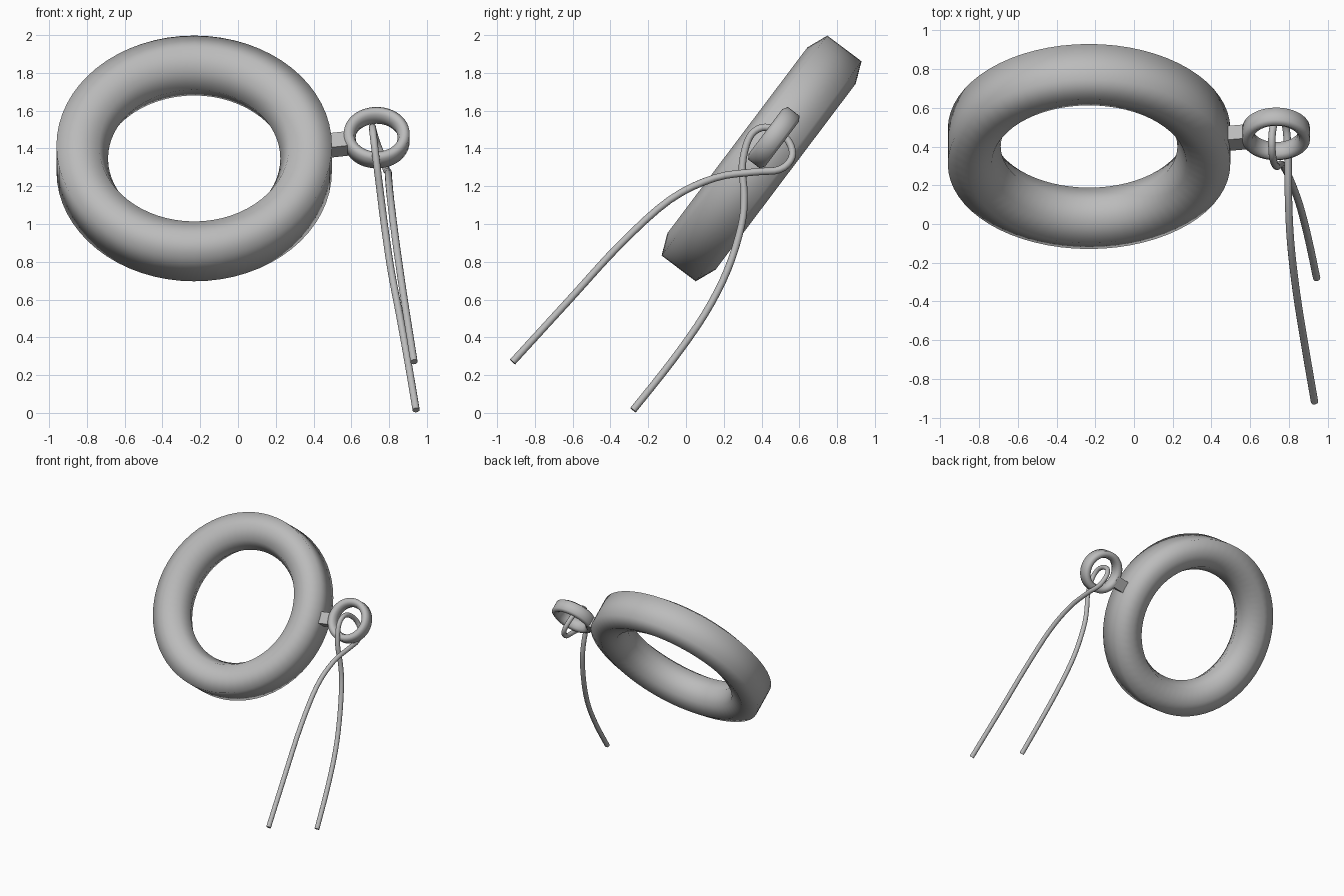
import bpy
import bmesh
from math import cos, sin, pi, radians
from mathutils import Matrix, Vector

cube = bpy.data.objects.get("Cube")
if cube:
    bpy.data.objects.remove(cube, do_unlink=True)

grey = bpy.data.materials.new("plain grey")
grey.use_nodes = True
colour = (0.5, 0.5, 0.5, 1)
grey.diffuse_color = colour
grey.node_tree.nodes["Principled BSDF"].inputs["Base Color"].default_value = colour

TILT = Matrix.Rotation(radians(53), 4, 'X')  # shared lean of rings and link


def add_object(name, bm, smooth):
    bmesh.ops.recalc_face_normals(bm, faces=bm.faces)
    for f in bm.faces:
        f.smooth = smooth
    mesh = bpy.data.meshes.new(name)
    bm.to_mesh(mesh)
    bm.free()
    mesh.materials.append(grey)
    obj = bpy.data.objects.new(name, mesh)
    bpy.context.collection.objects.link(obj)
    return obj


def ring(name, centre, radius, thick, half_width, segments=64):
    """Ring with an octagonal section whose outermost corner is cut flat."""
    bm = bmesh.new()
    section = [(radius + thick * cos(k * pi / 4), half_width * sin(k * pi / 4))
               for k in range(1, 8)]
    loops = []
    for s in range(segments):
        a = 2 * pi * s / segments
        loops.append([bm.verts.new((r * cos(a), r * sin(a), h)) for r, h in section])
    n = len(section)
    for s in range(segments):
        p, q = loops[s], loops[(s + 1) % segments]
        for k in range(n):
            j = (k + 1) % n
            bm.faces.new((p[k], q[k], q[j], p[j]))
    bm.transform(Matrix.Translation(centre) @ TILT)
    return add_object(name, bm, True)


# Rings
ring("large_ring", (-0.232, 0.40, 1.347), 0.616, 0.16, 0.16)
ring("small_ring", (0.734, 0.465, 1.457), 0.148, 0.037, 0.055, 48)

# Block joining the two rings
bm = bmesh.new()
bmesh.ops.create_cube(bm, size=1)
bm.transform(Matrix.Translation((0.52, 0.445, 1.42)) @ TILT
             @ Matrix.Rotation(radians(8), 4, 'Z') @ Matrix.Diagonal((0.16, 0.095, 0.09, 1)))
add_object("link_block", bm, False)

# Cord threaded through the small ring, from one loose end to the other
path = [(0.943, -0.28, 0.015), (0.90, -0.077, 0.27), (0.855, 0.098, 0.52),
        (0.81, 0.22, 0.757), (0.775, 0.294, 0.995), (0.755, 0.308, 1.153),
        (0.735, 0.298, 1.312), (0.718, 0.334, 1.455), (0.712, 0.40, 1.51),
        (0.715, 0.48, 1.495), (0.735, 0.548, 1.43), (0.765, 0.56, 1.35),
        (0.785, 0.495, 1.288), (0.795, 0.36, 1.275), (0.797, 0.15, 1.243),
        (0.808, -0.087, 1.127), (0.838, -0.35, 0.89), (0.88, -0.616, 0.60),
        (0.932, -0.918, 0.27)]
points = [Vector(p) for p in path]
centres = []
for i in range(len(points) - 1):
    a, b = points[max(i - 1, 0)], points[i]
    c, d = points[i + 1], points[min(i + 2, len(points) - 1)]
    for t in (0, 0.25, 0.5, 0.75):
        centres.append(0.5 * (2 * b + (c - a) * t + (2 * a - 5 * b + 4 * c - d) * t ** 2
                              + (3 * b - a - 3 * c + d) * t ** 3))
centres.append(points[-1])

bm = bmesh.new()
rows = []
side = Vector((1, 0, 0))
SIDES, CORD = 12, 0.019
for i, c in enumerate(centres):
    along = (centres[min(i + 1, len(centres) - 1)] - centres[max(i - 1, 0)]).normalized()
    side = (side - along * side.dot(along)).normalized()
    up = along.cross(side)
    rows.append([bm.verts.new(c + CORD * (side * cos(2 * pi * k / SIDES)
                                          + up * sin(2 * pi * k / SIDES)))
                 for k in range(SIDES)])
for p, q in zip(rows, rows[1:]):
    for k in range(SIDES):
        j = (k + 1) % SIDES
        bm.faces.new((p[k], p[j], q[j], q[k]))
caps = [bm.faces.new(rows[0]), bm.faces.new(rows[-1])]
for cap in caps:
    bmesh.ops.split_edges(bm, edges=list(cap.edges))
add_object("cord", bm, True)
